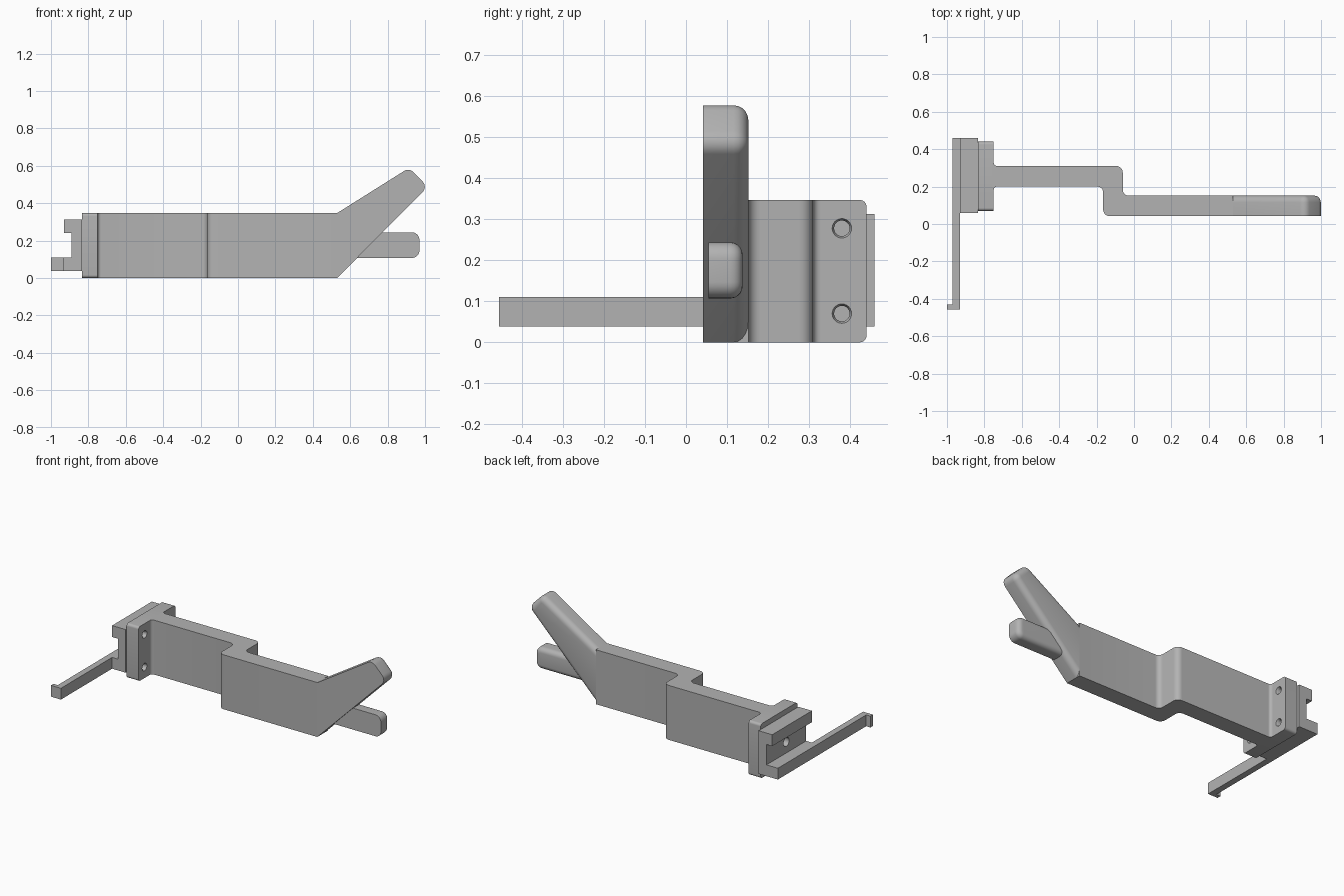
import bpy, bmesh, math
from mathutils import Vector, Matrix

old = bpy.data.objects.get("Cube")
if old:
    bpy.data.objects.remove(old, do_unlink=True)

GREY = (0.45, 0.45, 0.45, 1)
mat = bpy.data.materials.new("plain grey")
mat.use_nodes = True
mat.diffuse_color = GREY
mat.node_tree.nodes["Principled BSDF"].inputs["Base Color"].default_value = GREY

# Maps (u, v, depth) to model space for each profile plane
PLANES = {
    "xy": lambda u, v, d: (u, v, d),
    "xz": lambda u, v, d: (u, d, v),
    "yz": lambda u, v, d: (d, u, v),
}


def rounded(points, steps=6):
    """Turn (u, v[, radius]) corners into a polygon with filleted corners."""
    out = []
    for i, p in enumerate(points):
        c = Vector(p[:2])
        if len(p) < 3:
            out.append(c)
            continue
        a = (Vector(points[i - 1][:2]) - c).normalized()
        b = (Vector(points[(i + 1) % len(points)][:2]) - c).normalized()
        half = a.angle(b) / 2
        centre = c + (a + b).normalized() * p[2] / math.sin(half)
        start = c + a * p[2] / math.tan(half) - centre
        end = c + b * p[2] / math.tan(half) - centre
        sweep = start.angle_signed(end)
        for k in range(steps + 1):
            out.append(centre + Matrix.Rotation(-sweep * k / steps, 2) @ start)
    return out


def finish(name, bm):
    bmesh.ops.recalc_face_normals(bm, faces=bm.faces[:])
    mesh = bpy.data.meshes.new(name)
    bm.to_mesh(mesh)
    bm.free()
    mesh.materials.append(mat)
    obj = bpy.data.objects.new(name, mesh)
    bpy.context.collection.objects.link(obj)
    return obj


def prism(name, plane, points, lo, hi, back_round=0, root=None):
    """Extrude a profile; optionally round its far rim, except at x = root."""
    bm = bmesh.new()
    place = PLANES[plane]
    outline = rounded(points)
    near = [bm.verts.new(place(p.x, p.y, lo)) for p in outline]
    far = [bm.verts.new(place(p.x, p.y, hi)) for p in outline]
    bm.faces.new(near)
    bm.faces.new(far)
    rim = []
    for i in range(len(near)):
        j = (i + 1) % len(near)
        bm.faces.new((near[i], near[j], far[j], far[i]))
        if not all(abs(v.co.x - root) < 1e-4 for v in (far[i], far[j])) if root else False:
            rim.append(bm.edges.get((far[i], far[j])))
    bmesh.ops.recalc_face_normals(bm, faces=bm.faces[:])
    if back_round:
        bmesh.ops.bevel(bm, geom=rim, offset=back_round, segments=5,
                        profile=0.5, affect='EDGES', clamp_overlap=True)
    return finish(name, bm)


def drill(obj, x0, x1, y, z, r0, r1):
    """Cut a round hole along x, running from radius r0 to r1."""
    bm = bmesh.new()
    place = Matrix.Translation(((x0 + x1) / 2, y, z)) @ Matrix.Rotation(math.pi / 2, 4, 'Y')
    bmesh.ops.create_cone(bm, cap_ends=True, segments=24, radius1=r0, radius2=r1,
                          depth=x1 - x0, matrix=place)
    cutter = finish("hole_cutter", bm)
    cutter.hide_render = True
    mod = obj.modifiers.new("hole", 'BOOLEAN')
    mod.operation = 'DIFFERENCE'
    mod.solver = 'EXACT'
    mod.object = cutter
    bpy.context.view_layer.objects.active = obj
    bpy.ops.object.modifier_apply(modifier=mod.name)
    bpy.data.objects.remove(cutter, do_unlink=True)


# Stepped arm, with small fillets where it meets the flange
arm = prism("stepped_arm", "xy", [
    (-0.76, 0.18), (-0.75, 0.18), (-0.75, 0.2, 0.018), (-0.165, 0.2, 0.03),
    (-0.165, 0.042, 0.035), (0.53, 0.042), (0.53, 0.152),
    (-0.06, 0.152, 0.03), (-0.06, 0.31, 0.035), (-0.75, 0.31, 0.018),
    (-0.75, 0.33), (-0.76, 0.33)], 0, 0.347)

# Rising prong and straight peg at the free end, rounded on the back
prong = prism("rising_prong", "xz", [
    (0.53, 0), (1.015, 0.487, 0.04), (0.915, 0.589, 0.04), (0.53, 0.347)],
    0.042, 0.152, 0.036, 0.53)
peg = prism("straight_peg", "xz", [
    (0.59, 0.107), (0.97, 0.107, 0.04), (0.97, 0.244, 0.04), (0.59, 0.244)],
    0.055, 0.138, 0.03, 0.59)

# Mounting flange with four countersunk screw holes
flange = prism("mounting_flange", "yz", [
    (0.07, 0, 0.016), (0.44, 0, 0.016), (0.44, 0.347, 0.016), (0.07, 0.347, 0.016)],
    -0.835, -0.75)
for y in (0.13, 0.38):
    for z in (0.07, 0.278):
        drill(flange, -0.85, -0.745, y, z, 0.019, 0.019)
        drill(flange, -0.765, -0.745, y, z, 0.017, 0.026)

# Channel-shaped clip with one central hole
clip = prism("clip_channel", "xz", [
    (-0.93, 0.038), (-0.835, 0.038), (-0.835, 0.313), (-0.93, 0.313),
    (-0.93, 0.24), (-0.89, 0.24), (-0.89, 0.11), (-0.93, 0.11)], 0.06, 0.46)
drill(clip, -0.91, -0.82, 0.26, 0.18, 0.028, 0.028)

# Long latch strip with a hooked tip
latch = prism("latch_strip", "xy", [
    (-0.97, 0.46), (-0.93, 0.46), (-0.93, -0.456), (-1, -0.456),
    (-1, -0.43), (-0.97, -0.43)], 0.038, 0.11)

# Smooth fillets, keep hard edges crisp
bpy.ops.object.select_all(action='DESELECT')
for obj in (arm, prong, peg, flange, clip, latch):
    obj.select_set(True)
bpy.context.view_layer.objects.active = arm
bpy.ops.object.shade_smooth_by_angle(angle=math.radians(30))
